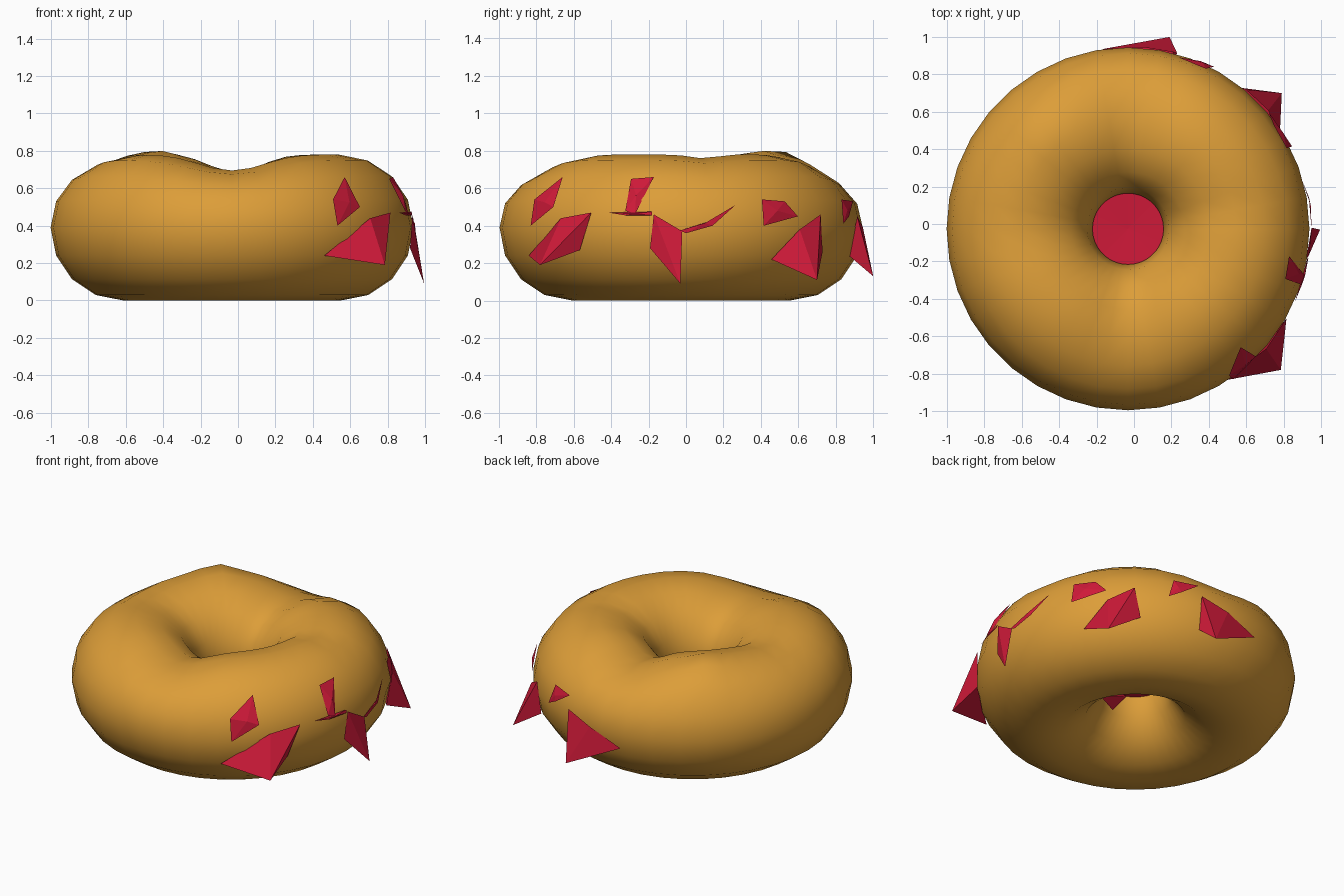
import bpy, bmesh, math
from mathutils import Vector

if "Cube" in bpy.data.objects:
    bpy.data.objects.remove(bpy.data.objects["Cube"])

CX, CY, MAJ, MIN = -0.032, -0.026, 0.58, 0.39


def material(name, col):
    m = bpy.data.materials.new(name)
    m.diffuse_color = (*col, 1)
    m.use_nodes = True
    m.node_tree.nodes["Principled BSDF"].inputs["Base Color"].default_value = m.diffuse_color
    return m


dough_mat = material("dough", (0.72, 0.34, 0.04))
jam_mat = material("jam", (0.62, 0.01, 0.04))


def bell(d, w):
    d = (d + 180) % 360 - 180
    return math.exp(-(d / w) ** 2)


# Dough ring: coarse smooth torus with radial dents and a bump on top
bpy.ops.mesh.primitive_torus_add(major_radius=MAJ, minor_radius=MIN,
                                 major_segments=36, minor_segments=16,
                                 location=(0, 0, 0))
ring = bpy.context.object
ring.name = "dough_ring"
for v in ring.data.vertices:
    a = math.degrees(math.atan2(v.co.y, v.co.x))
    r = math.hypot(v.co.x, v.co.y)
    top = max(0, v.co.z / MIN)
    v.co.z -= top ** 1.5 * (0.095 * bell(a - 88, 19) + 0.085 * bell(a + 90, 24)
                            + 0.035 * bell(a - 180, 20) + 0.02 * bell(a - 12, 10))
    v.co.z += top * 0.05 * bell(a - 132, 10) * math.exp(-((r - 0.72) / 0.15) ** 2)
    v.co += Vector((CX, CY, MIN))
ring.data.materials.append(dough_mat)
bpy.ops.object.shade_smooth()


def on_skin(y, z, lift=0.012):
    """Point on the right-hand side of the ring at this y and z."""
    R = MAJ + math.sqrt(MIN ** 2 - (z - MIN) ** 2)
    x = math.sqrt(max(0, R * R - (y - CY) ** 2))
    d = Vector((x, y - CY, 0)).normalized() * lift
    return Vector((CX + x, y, z)) + d


def jam(name, pts, tip=None):
    """Fan of flat faces from a rim (y,z on skin, or x,y,z) to a tip."""
    rim = [on_skin(*p) if len(p) == 2 else Vector(p) for p in pts]
    if tip is None:
        n = len(pts)
        tip = on_skin(sum(p[0] for p in pts) / n, sum(p[1] for p in pts) / n, 0.016)
    bm = bmesh.new()
    t = bm.verts.new(tip)
    vs = [bm.verts.new(p) for p in rim]
    for i, v in enumerate(vs):
        bm.faces.new((v, vs[(i + 1) % len(vs)], t))
    bmesh.ops.recalc_face_normals(bm, faces=bm.faces)
    me = bpy.data.meshes.new(name)
    bm.to_mesh(me)
    bm.free()
    me.materials.append(jam_mat)
    ob = bpy.data.objects.new(name, me)
    bpy.context.collection.objects.link(ob)


# Pointed jam drips
jam("drip_front", [(-0.83, 0.24), (-0.66, 0.44), (-0.5, 0.47), (-0.56, 0.27)], (0.785, -0.78, 0.19))
jam("drip_right", [(-0.19, 0.28), (-0.17, 0.46), (-0.02, 0.37)], (0.995, -0.03, 0.09))
jam("drip_back_right", [(0.45, 0.22), (0.60, 0.38), (0.71, 0.46), (0.72, 0.26)], (0.79, 0.70, 0.11))
jam("drip_back", [(-0.17, 0.935, 0.30), (0.05, 0.945, 0.39), (0.23, 0.915, 0.45), (0.22, 0.87, 0.24)],
    (0.19, 1.0, 0.13))

# Flush jam splashes
jam("splash_front", [(-0.82, 0.40), (-0.8, 0.54), (-0.65, 0.66), (-0.7, 0.5)])
jam("splash_right", [(-0.17, 0.66), (-0.29, 0.65), (-0.32, 0.48), (-0.27, 0.46)])
jam("splash_sliver", [(-0.41, 0.47), (-0.18, 0.475), (-0.18, 0.455), (-0.32, 0.455)])
jam("splash_streak", [(-0.03, 0.375), (0.13, 0.425), (0.26, 0.51), (0.14, 0.40), (0.0, 0.36)])
jam("splash_back_right", [(0.40, 0.54), (0.52, 0.53), (0.59, 0.45), (0.41, 0.40)])
jam("splash_back", [(0.82, 0.54), (0.88, 0.53), (0.86, 0.45), (0.83, 0.41)])

# Jam plug across the hole, with a flap hanging on the front right
plug = [(CX + 0.21 * math.cos(i * math.pi / 8), CY + 0.21 * math.sin(i * math.pi / 8), 0.37)
        for i in range(16)]
jam("jam_plug", plug, (CX, CY, 0.36))
jam("plug_flap", [(-0.1, -0.19, 0.36), (0.14, -0.15, 0.36), (0.16, -0.12, 0.23)], (0.0, -0.2, 0.23))
